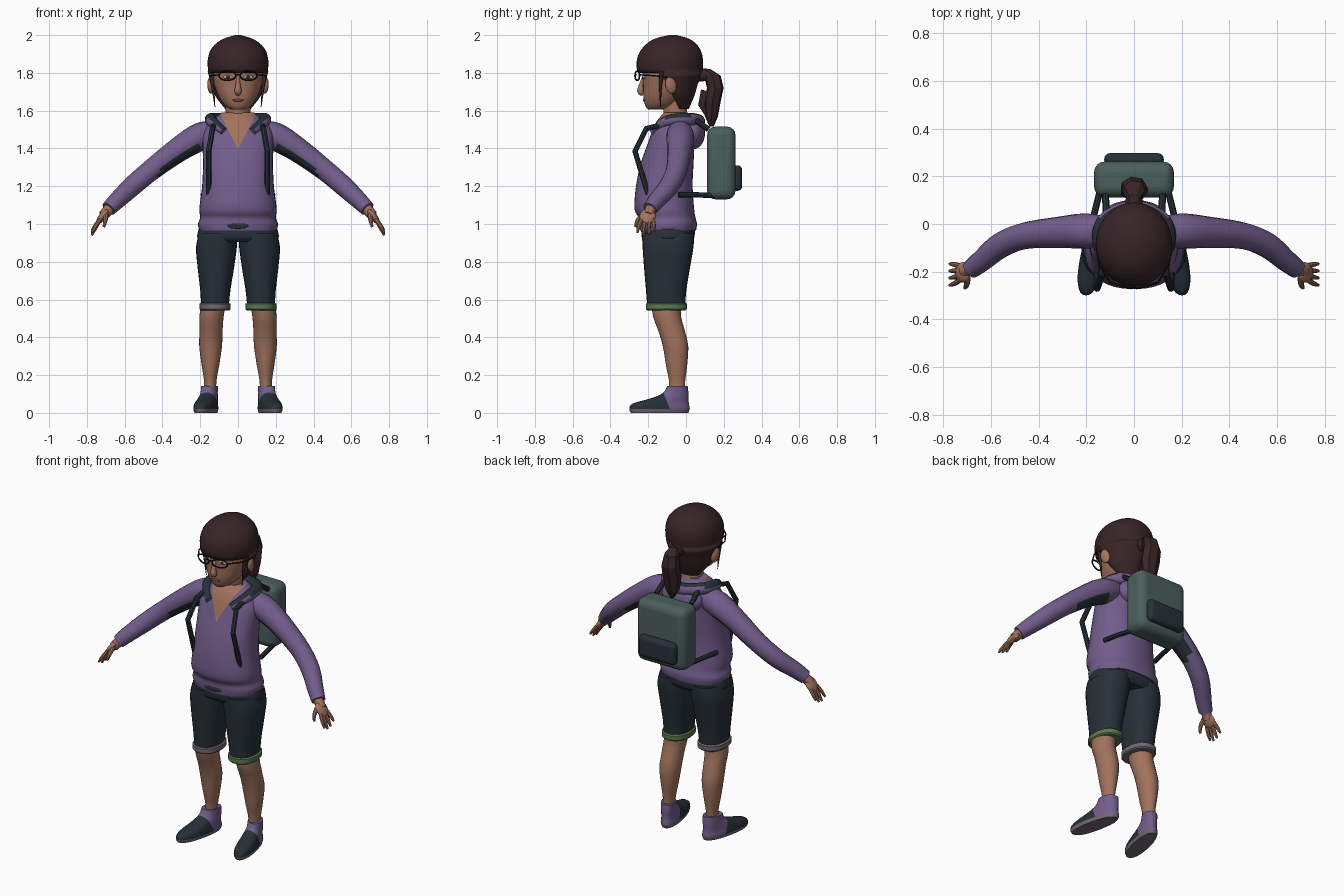
import bpy, bmesh, math
from mathutils import Vector

cube = bpy.data.objects.get("Cube")
if cube:
    bpy.data.objects.remove(cube)


def material(name, rgb):
    m = bpy.data.materials.new(name)
    m.use_nodes = True
    m.diffuse_color = (*rgb, 1)
    m.node_tree.nodes["Principled BSDF"].inputs["Base Color"].default_value = (*rgb, 1)
    return m


SKIN = material("skin", (0.36, 0.17, 0.11))
HAIR = material("dark brown hair", (0.04, 0.018, 0.02))
PURPLE = material("purple cloth", (0.17, 0.11, 0.26))
NAVY = material("dark slate cloth", (0.02, 0.03, 0.04))
PACK = material("grey green pack", (0.07, 0.115, 0.105))
GREEN = material("green cuff", (0.1, 0.19, 0.08))
GREY = material("grey mauve", (0.17, 0.14, 0.17))
BLACK = material("black frame", (0.006, 0.006, 0.007))
LIP = material("lip", (0.2, 0.075, 0.06))
WHITE = material("eye white", (0.5, 0.45, 0.42))


def finish(ob, mat, angle=40):
    ob.data.materials.clear()
    ob.data.materials.append(mat)
    bpy.ops.object.select_all(action='DESELECT')
    ob.select_set(True)
    bpy.context.view_layer.objects.active = ob
    if angle:
        bpy.ops.object.shade_smooth_by_angle(angle=math.radians(angle))
    return ob


def smooth(pts, steps):
    # Catmull-Rom interpolation of tuples of any length
    p = [pts[0]] + list(pts) + [pts[-1]]
    out = []
    for a, b, c, d in zip(p, p[1:], p[2:], p[3:]):
        for k in range(steps):
            t = k / steps
            out.append(tuple(0.5 * (2 * j + (l - i) * t + (2 * i - 5 * j + 4 * l - m) * t * t
                                    + (3 * j - i - 3 * l + m) * t ** 3)
                             for i, j, l, m in zip(a, b, c, d)))
    return out + [tuple(pts[-1])]


def loft(name, rings, mat, sides=28, power=1.0, steps=3, cap=True):
    # rings of (x, y, z, half width, half depth)
    bm = bmesh.new()
    rows = []
    bend = lambda v: math.copysign(abs(v) ** power, v)
    for x, y, z, rx, ry in smooth(rings, steps):
        angles = [2 * math.pi * i / sides for i in range(sides)]
        rows.append([bm.verts.new((x + rx * bend(math.cos(a)), y + ry * bend(math.sin(a)), z))
                     for a in angles])
    for lo, hi in zip(rows, rows[1:]):
        for i in range(sides):
            j = (i + 1) % sides
            bm.faces.new((lo[i], lo[j], hi[j], hi[i]))
    if cap:
        bm.faces.new(rows[0][::-1])
        bm.faces.new(rows[-1])
    bmesh.ops.recalc_face_normals(bm, faces=bm.faces)
    me = bpy.data.meshes.new(name)
    bm.to_mesh(me)
    bm.free()
    ob = bpy.data.objects.new(name, me)
    bpy.context.collection.objects.link(ob)
    return finish(ob, mat)


def tube(name, pts, mat, steps=4, res=3, closed=False, angle=40):
    # points of (x, y, z, radius)
    cu = bpy.data.curves.new(name, 'CURVE')
    cu.dimensions = '3D'
    cu.bevel_depth = 1
    cu.bevel_resolution = res
    cu.use_fill_caps = True
    path = smooth(pts, steps) if steps > 1 else pts
    sp = cu.splines.new('POLY')
    sp.points.add(len(path) - 1)
    sp.use_cyclic_u = closed
    for p, (x, y, z, r) in zip(sp.points, path):
        p.co = (x, y, z, 1)
        p.radius = max(r, 0.001)
    ob = bpy.data.objects.new(name, cu)
    bpy.context.collection.objects.link(ob)
    bpy.ops.object.select_all(action='DESELECT')
    ob.select_set(True)
    bpy.context.view_layer.objects.active = ob
    bpy.ops.object.convert(target='MESH')
    return finish(bpy.context.object, mat, angle)


def ball(name, loc, scale, mat, rot=(0, 0, 0)):
    bpy.ops.mesh.primitive_uv_sphere_add(segments=20, ring_count=12, location=loc, rotation=rot)
    ob = bpy.context.object
    ob.name, ob.scale = name, scale
    return finish(ob, mat)


def box(name, loc, size, bevel, mat):
    bpy.ops.mesh.primitive_cube_add(size=1, location=loc)
    ob = bpy.context.object
    ob.name, ob.scale = name, size
    bpy.ops.object.transform_apply(location=False, rotation=False, scale=True)
    mod = ob.modifiers.new("rounded", 'BEVEL')
    mod.width, mod.segments = bevel, 4
    return finish(ob, mat)


def recut(ob, planes=(), extra=(), rule=None, drop=None):
    # cut the mesh along planes, delete faces by rule, then colour faces by rule
    for m in extra:
        ob.data.materials.append(m)
    bm = bmesh.new()
    bm.from_mesh(ob.data)
    for co, no in planes:
        bmesh.ops.bisect_plane(bm, geom=bm.verts[:] + bm.edges[:] + bm.faces[:],
                               plane_co=co, plane_no=no)
    if drop:
        bad = [f for f in bm.faces if drop(f.calc_center_median())]
        bmesh.ops.delete(bm, geom=bad, context='FACES')
    if rule:
        bm.normal_update()
        for f in bm.faces:
            f.material_index = rule(f.calc_center_median(), f.normal)
    bm.to_mesh(ob.data)
    bm.free()


# Hoodie body with a skin V at the neckline
body = loft("hoodie_body", [
    (0, -.095, .965, .205, .148), (0, -.095, 1.0, .212, .153), (0, -.1, 1.035, .2, .15),
    (0, -.115, 1.08, .205, .158), (0, -.115, 1.2, .19, .15), (0, -.1, 1.32, .185, .14),
    (0, -.08, 1.42, .188, .125), (0, -.065, 1.49, .183, .115), (0, -.06, 1.545, .14, .095),
    (0, -.055, 1.59, .085, .06)], PURPLE, 36, .88)
recut(body, [((0, 0, 1.395), (s, 0, -.5)) for s in (1, -1)], [SKIN],
      lambda c, n: int(abs(c.x) < (c.z - 1.395) * .5 and c.y < -.06))
ball("hem_patch", (0, -.244, .99), (.055, .007, .016), NAVY)

# Hood lying on the shoulders, dark lining on its upper side
half = [(.075, -.175, 1.49, .02), (.14, -.1, 1.545, .03), (.125, .01, 1.555, .034)]
hood = tube("hood_rim", half + [(0, .065, 1.545, .036)]
            + [(-x, y, z, r) for x, y, z, r in half[::-1]], PURPLE, 6, 4)
recut(hood, extra=[NAVY], rule=lambda c, n: int(n.z > .45 and n.y < .6))
ball("hood_back", (0, .035, 1.48), (.135, .066, .085), PURPLE)

# Neck and head
tube("neck", [(0, -.045, 1.48, .075), (0, -.055, 1.58, .066), (0, -.07, 1.7, .066)], SKIN)
loft("head", [
    (0, -.165, 1.605, .03, .035), (0, -.14, 1.625, .068, .075), (0, -.12, 1.67, .1, .105),
    (0, -.1, 1.73, .124, .127), (0, -.09, 1.79, .137, .14), (0, -.085, 1.87, .13, .14),
    (0, -.08, 1.95, .08, .08)], SKIN, 32, .95)
tube("nose", [(0, -.225, 1.775, .009), (0, -.238, 1.73, .014), (0, -.24, 1.702, .019),
              (0, -.225, 1.688, .012)], SKIN)
ball("mouth", (0, -.221, 1.655), (.032, .007, .007), LIP)

# Hair cap with the face opening cut away
hair = loft("hair_cap", [
    (0, -.03, 1.61, .068, .045), (0, -.06, 1.68, .122, .105), (0, -.075, 1.74, .142, .137),
    (0, -.085, 1.8, .157, .17), (0, -.085, 1.87, .16, .175), (0, -.08, 1.93, .14, .152),
    (0, -.075, 1.977, .085, .1), (0, -.07, 2.0, .015, .02)], HAIR, 32)
hairline = lambda z: -.13 + (1.8 - z) * .5
recut(hair, [((0, 0, 1.8), (0, 0, 1)), ((0, -.13, 1.8), (0, 1, .5))],
      drop=lambda c: c.z < 1.8 and c.y < hairline(c.z))
shell = hair.modifiers.new("thickness", 'SOLIDIFY')
shell.thickness = .015

# Ponytail: tie, tail and a loose lower lock, all faceted
tube("ponytail_tie", [(0, .06, 1.79, .04), (0, .11, 1.79, .034)], HAIR, 1)
tail = loft("ponytail", [
    (0, .135, 1.515, .012, .012), (0, .135, 1.57, .045, .035), (0, .14, 1.65, .06, .045),
    (0, .155, 1.72, .056, .045), (0, .14, 1.785, .045, .045), (0, .105, 1.82, .022, .025)],
    HAIR, 7, steps=1)
tail.data.shade_flat()
tube("ponytail_lock", [(0, .11, 1.7, .035), (.01, .085, 1.63, .022), (0, .12, 1.56, .01)],
     HAIR, 1, 0, angle=0)

# Backpack
box("backpack", (0, .187, 1.323), (.335, .15, .385), .045, PACK)
box("backpack_pocket", (0, .27, 1.243), (.25, .055, .135), .025, NAVY)

for s, side in ((1, "left_"), (-1, "right_")):
    def mirrored(name, pts, mat, *args, **kw):
        return tube(side + name, [(s * x, *rest) for x, *rest in pts], mat, *args, **kw)

    # Face details and glasses
    ball(side + "ear", (s * .143, -.08, 1.735), (.018, .03, .046), SKIN, (.2, 0, s * .3))
    ball(side + "eye", (s * .053, -.222, 1.778), (.026, .009, .011), WHITE)
    ball(side + "pupil", (s * .053, -.23, 1.778), (.01, .004, .01), HAIR)
    ring = [2 * math.pi * k / 20 for k in range(20)]
    mirrored("lens_frame", [(.056 + .044 * math.cos(a), -.258 + .012 * math.cos(a),
                             1.785 + .025 * math.sin(a), .0045) for a in ring],
             BLACK, 1, 1, True)
    mirrored("glasses_arm", [(0, -.264, 1.79, .004), (.014, -.268, 1.79, .004)], BLACK, 1, 1)
    mirrored("glasses_temple", [(.1, -.246, 1.79, .004), (.148, -.17, 1.785, .004),
                                (.15, -.08, 1.775, .004)], BLACK, 1, 1)
    mirrored("side_lock", [(.145, -.125, 1.81, .016), (.134, -.135, 1.73, .008),
                           (.122, -.135, 1.62, .002)], HAIR)

    # Sleeve with a dark patch under the upper arm
    sleeve = mirrored("sleeve", [
        (.1, -.035, 1.49, .06), (.2, -.03, 1.462, .074), (.32, -.035, 1.39, .065),
        (.46, -.05, 1.285, .056), (.56, -.09, 1.2, .053), (.64, -.155, 1.125, .046),
        (.685, -.19, 1.08, .04)], PURPLE, 5, 6)
    recut(sleeve, extra=[NAVY], rule=lambda c, n: int(.2 < abs(c.x) < .42 and n.z < -.4))

    # Hand: palm, four fingers and a thumb
    mirrored("wrist", [(.67, -.18, 1.095, .03), (.712, -.2, 1.045, .028)], SKIN)
    ball(side + "palm", (s * .717, -.203, 1.04), (.02, .043, .048), SKIN, (0, s * -.65, 0))
    for k, length in enumerate((.07, .085, .08, .06)):
        off = (k - 1.5) * .02
        mirrored("finger", [(.73, -.205 + off, 1.025, .011),
                            (.755, -.21 + off * 1.35, 1.025 - length * .55, .0105),
                            (.774, -.212 + off * 1.5, 1.025 - length, .006)], SKIN, 3, 2)
    mirrored("thumb", [(.7, -.225, 1.05, .014), (.702, -.255, 1.02, .012),
                       (.71, -.268, .985, .007)], SKIN, 3, 2)

    # Pack straps
    mirrored("shoulder_strap", [
        (.12, .12, 1.5, .015), (.115, .03, 1.565, .015), (.135, -.21, 1.505, .015),
        (.155, -.27, 1.385, .015), (.155, -.2, 1.155, .015)], NAVY, 1, 2)
    mirrored("lower_strap", [(.14, .15, 1.15, .014), (.165, .05, 1.155, .014),
                             (.185, -.04, 1.155, .014)], NAVY, 1, 2)

    # Shorts leg, rolled cuff and bare leg
    loft(side + "shorts_leg", [
        (s * .122, -.105, .56, .073, .1), (s * .12, -.105, .65, .08, .107),
        (s * .117, -.1, .78, .098, .123), (s * .114, -.095, .88, .108, .135),
        (s * .105, -.095, .95, .1, .138)], NAVY, power=.9)
    loft(side + "shorts_cuff", [
        (s * .122, -.104, .543, .077, .102), (s * .122, -.104, .55, .083, .109),
        (s * .122, -.104, .577, .083, .109), (s * .122, -.104, .583, .074, .102)],
        GREEN if s > 0 else GREY, power=.9, steps=1)
    loft(side + "leg", [
        (s * .148, -.047, .1, .032, .042), (s * .147, -.047, .17, .033, .043),
        (s * .146, -.05, .25, .046, .056), (s * .145, -.055, .35, .06, .067),
        (s * .143, -.075, .43, .061, .07), (s * .14, -.1, .51, .064, .074),
        (s * .13, -.105, .58, .066, .078)], SKIN)

    # Shoe: grey sole, dark toe, purple heel and collar
    shoe = loft(side + "shoe", [
        (0, -.14, 0, .05, .152), (0, -.14, .022, .056, .16), (0, -.133, .05, .052, .148),
        (0, -.085, .078, .047, .098), (0, -.055, .105, .043, .068),
        (0, -.045, .143, .043, .054)], PURPLE, power=.88)
    for v in shoe.data.vertices:
        v.co.x += s * (.152 - .2 * (v.co.y + .05))
    toe = lambda c: c.y < -.085 - (c.z - .02) * .4
    recut(shoe, [((0, 0, .02), (0, 0, 1)), ((0, -.085, .02), (0, 1, .4))], [NAVY, GREY],
          lambda c, n: 2 if c.z < .02 else int(toe(c)))

# Shorts seat
loft("shorts_seat", [
    (0, -.095, .905, .19, .12), (0, -.095, .925, .215, .138), (0, -.095, .96, .212, .142),
    (0, -.095, .99, .2, .14)], NAVY, 32, .9)
